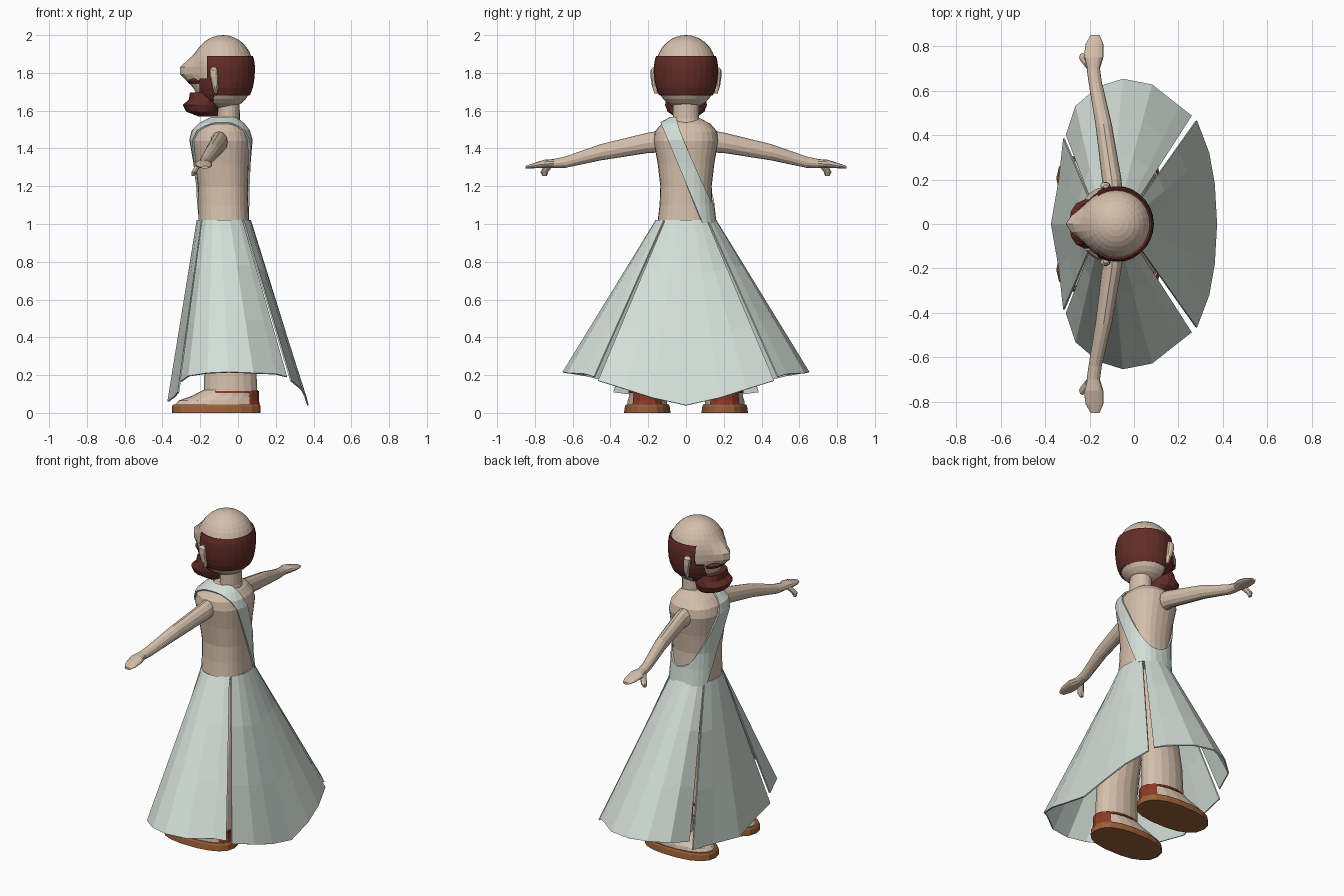
import bpy, bmesh, math
from mathutils import Vector

if "Cube" in bpy.data.objects:
    bpy.data.objects.remove(bpy.data.objects["Cube"])


def mat(name, r, g, b):
    m = bpy.data.materials.new(name)
    m.diffuse_color = (r, g, b, 1)
    m.use_nodes = True
    m.node_tree.nodes["Principled BSDF"].inputs["Base Color"].default_value = m.diffuse_color
    return m


SKIN = mat("skin", 0.66, 0.52, 0.41)
CLOTH = mat("pale cloth", 0.66, 0.74, 0.69)
HAIR = mat("dark red hair", 0.125, 0.026, 0.02)
SOLE = mat("brown leather", 0.33, 0.115, 0.04)
STRAP = mat("red strap", 0.26, 0.04, 0.018)


def finish(name, bm, material, thick=0):
    bmesh.ops.recalc_face_normals(bm, faces=bm.faces)
    me = bpy.data.meshes.new(name)
    bm.to_mesh(me)
    bm.free()
    me.materials.append(material)
    ob = bpy.data.objects.new(name, me)
    bpy.context.collection.objects.link(ob)
    if thick:
        s = ob.modifiers.new("thickness", 'SOLIDIFY')
        s.thickness = thick
        s.offset = -1
    return ob


def loft(rings, axis='z', n=16, p=2.0, side=1, cap=True):
    """Ellipse rings: along z (z, cx, cy, rx, ry), along y (y, cx, cz, rx, rz)."""
    bm = bmesh.new()
    rows = []
    for h, a, b, ra, rb in rings:
        row = []
        for i in range(n):
            t = 2 * math.pi * i / n
            c, s = math.cos(t), math.sin(t)
            u = a + ra * math.copysign(abs(c) ** (2 / p), c)
            v = b + rb * math.copysign(abs(s) ** (2 / p), s)
            co = (u, v * side, h) if axis == 'z' else (u, h * side, v)
            row.append(bm.verts.new(co))
        rows.append(row)
    for r, q in zip(rows, rows[1:]):
        for i in range(n):
            j = (i + 1) % n
            bm.faces.new((r[i], r[j], q[j], q[i]))
    if cap:
        bm.faces.new(rows[0])
        bm.faces.new(rows[-1])
    return bm


def keep(bm, co, no):
    """Cut by a plane and keep the side the normal points to."""
    bmesh.ops.bisect_plane(bm, geom=bm.verts[:] + bm.edges[:] + bm.faces[:],
                           plane_co=co, plane_no=no, clear_inner=True)


def head(scale=1.0, nose=0.075):
    bm = bmesh.new()
    bmesh.ops.create_uvsphere(bm, u_segments=28, v_segments=18, radius=1)
    for v in bm.verts:
        x, y, z = v.co
        w = 0.16 * (1 + 0.3 * z * z if z < 0 else 1) * scale
        px, py = -0.08 + w * x, w * y
        pz = 1.83 + z * (0.17 if z > 0 else 0.22)
        if x < 0:
            px -= nose * math.exp(-(py / 0.06) ** 2 - ((pz - 1.81) / 0.06) ** 2)
        v.co = (px, py, pz)
    return bm


# Torso and neck
torso = [(1.0, -.075, 0, .135, .152), (1.1, -.078, 0, .132, .14),
         (1.2, -.08, 0, .132, .136), (1.32, -.085, 0, .142, .15),
         (1.44, -.09, 0, .158, .172), (1.49, -.09, 0, .145, .165),
         (1.53, -.085, 0, .11, .13), (1.56, -.075, 0, .06, .075)]
finish("torso", loft(torso, n=28, p=2.4), SKIN)
finish("neck", loft([(1.52, -.05, 0, .068, .075), (1.56, -.05, 0, .06, .07),
                     (1.68, -.05, 0, .058, .068)], n=20), SKIN)

# Diagonal shoulder sash cut from an enlarged torso shell
wrap = [(z + .006, cx, cy, rx + .01, ry + .01) for z, cx, cy, rx, ry in torso]
bm = loft(wrap, n=28, p=2.4, cap=False)
keep(bm, (0, -.132, 1.53), (0, 1, .42))
keep(bm, (.05, -.045, 1.53), (-.15, -1, -.42))
finish("shoulder_sash", bm, CLOTH, .009)

# Skirt panels: hem points joined to the waist ellipse
half_back = [(.37, 0, .04), (.36, .18, .08), (.335, .32, .125), (.28, .465, .17)]
half_front = [(-.37, 0, .06), (-.335, .2, .085), (-.315, .385, .11)]
side_hem = [(.258, .485, .19), (.2, .53, .205), (.08, .625, .21), (-.05, .65, .215),
            (-.16, .615, .21), (-.26, .53, .195), (-.303, .4, .165)]


def both(h):
    return [(x, -y, z) for x, y, z in reversed(h[1:])] + h


def panel(name, hem):
    bm = bmesh.new()
    cols = []
    for x, y, z in hem:
        t = math.atan2(y / .65, x / .37)
        top = Vector((-.075 + .14 * math.cos(t), .158 * math.sin(t), 1.02))
        cols.append([bm.verts.new(top.lerp(Vector((x, y, z)), f)) for f in (0, .3, .65, 1)])
    for a, b in zip(cols, cols[1:]):
        for i in range(3):
            bm.faces.new((a[i], a[i + 1], b[i + 1], b[i]))
    finish(name, bm, CLOTH, .008).modifiers[0].offset = 0


panel("skirt_back", both(half_back))
panel("skirt_front", both(half_front))
for s, nm in ((1, "left"), (-1, "right")):
    panel("skirt_side_" + nm, [(x, y * s, z) for x, y, z in side_hem])

# Head with blended nose
finish("head", head(), SKIN)

# Hair band around the back and temples
bm = head(1.06, 0)
keep(bm, (0, 0, 1.68), (0, 0, 1))
keep(bm, (0, 0, 1.89), (0, 0, -1))
keep(bm, (-.165, 0, 0), (1, 0, 0))
# sloped gap of bare skin is left below and ahead of the ears
finish("hair", bm, HAIR, .012)

# Jaw beard, chin beard and moustache
bm = head(1.06, 0)
keep(bm, (0, 0, 1.64), (0, 0, 1))
keep(bm, (0, 0, 1.77), (0, 0, -1))
keep(bm, (-.13, 0, 0), (-1, 0, 0))
keep(bm, (-.205, 0, 0), (1, 0, 0))
finish("jaw_beard", bm, HAIR, .012)
finish("chin_beard", loft([(1.57, -.16, 0, .05, .065), (1.595, -.19, 0, .085, .1),
                           (1.63, -.195, 0, .097, .113), (1.66, -.18, 0, .08, .108),
                           (1.695, -.175, 0, .08, .1)], n=14, p=2.4), HAIR)
finish("moustache", loft([(1.74, -.18, 0, .078, .095), (1.757, -.185, 0, .085, .1),
                          (1.778, -.18, 0, .075, .085)], n=14, p=2.2), HAIR)

foot = [(.04, -.112, .205, .222, .108), (.065, -.105, .205, .21, .105),
        (.09, -.07, .205, .175, .097), (.12, -.04, .205, .145, .093)]
for s, nm in ((1, "left"), (-1, "right")):
    # Ear
    finish("ear_" + nm, loft([(1.69, -.118, .158, .008, .01), (1.73, -.12, .165, .016, .016),
                              (1.78, -.127, .17, .022, .019), (1.815, -.13, .172, .022, .016),
                              (1.83, -.127, .168, .01, .008)], n=10, side=s), SKIN)
    # Arm with flat hand
    finish("arm_" + nm, loft([(.1, -.1, 1.44, .05, .06), (.2, -.1, 1.43, .044, .054),
                              (.45, -.137, 1.38, .037, .043), (.64, -.175, 1.327, .03, .03),
                              (.70, -.183, 1.32, .03, .024), (.75, -.182, 1.318, .044, .022),
                              (.81, -.178, 1.308, .04, .013), (.85, -.175, 1.3, .02, .007)],
                             axis='y', n=12, side=s), SKIN)
    finish("thumb_" + nm, loft([(1.255, -.238, .748, .008, .012), (1.275, -.232, .75, .015, .02),
                                (1.32, -.205, .72, .015, .025)], n=8, side=s), SKIN)
    # Leg
    finish("leg_" + nm, loft([(.1, -.04, .205, .142, .092), (.3, -.04, .2, .135, .09),
                              (.6, -.05, .15, .12, .088), (.97, -.07, .065, .1, .065)],
                             n=18, side=s), SKIN)
    # Foot, sole and sandal straps
    finish("foot_" + nm, loft(foot, n=18, p=2.2, side=s), SKIN)
    finish("sole_" + nm, loft([(0, -.115, .205, .235, .125), (.035, -.115, .205, .235, .12),
                               (.045, -.115, .205, .228, .114)],
                              n=18, p=2.4, side=s), SOLE)
    bm = loft([(z, a, b, ra + .006, rb + .006) for z, a, b, ra, rb in foot],
              n=18, p=2.2, side=s, cap=False)
    keep(bm, (.062, 0, 0), (1, 0, 0))
    keep(bm, (0, 0, .11), (0, 0, -1))
    finish("heel_strap_" + nm, bm, STRAP, .006)
    finish("ankle_strap_" + nm, loft([(.105, -.042, .205, .152, .101),
                                      (.117, -.04, .205, .15, .1)],
                                     n=18, side=s), STRAP)
